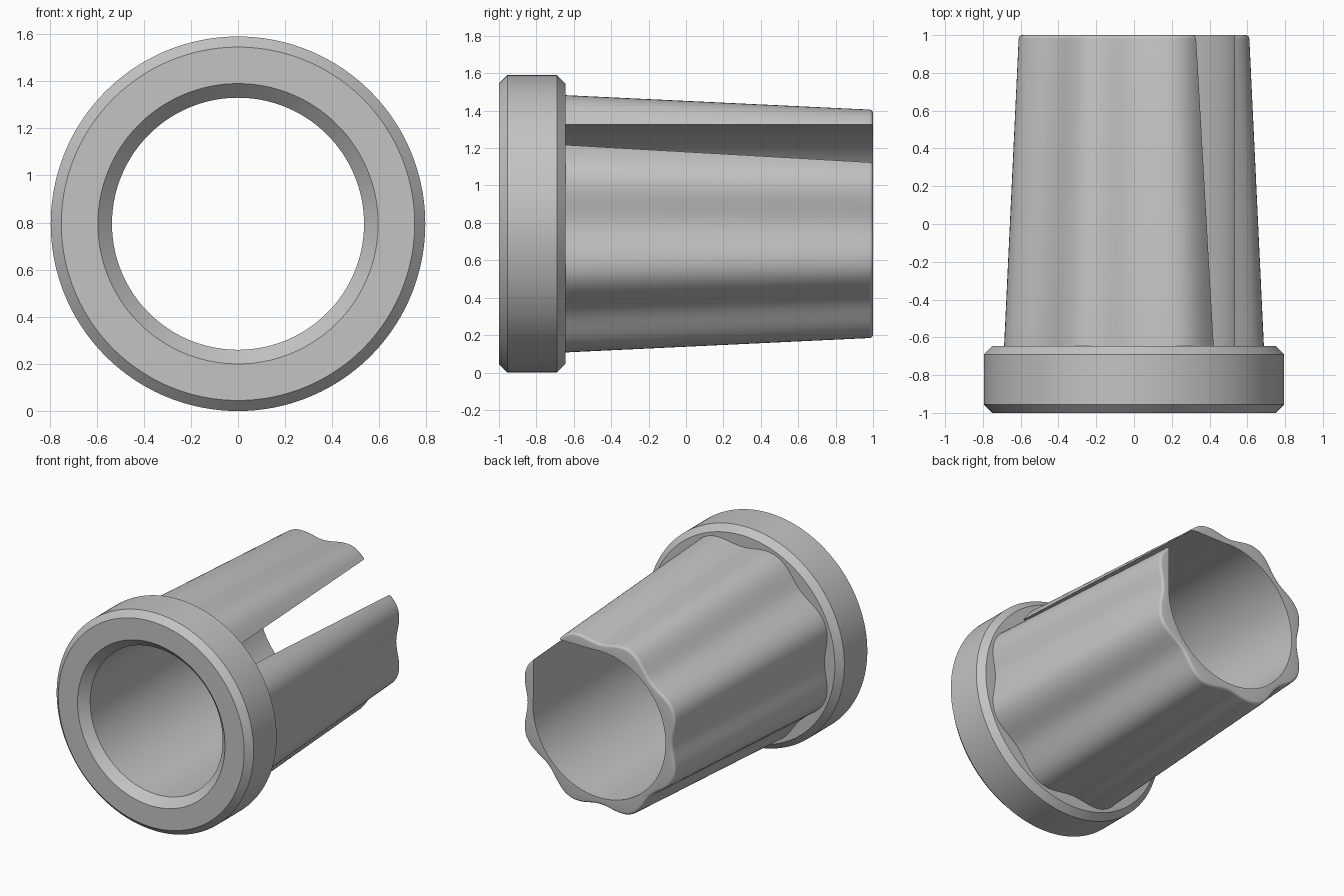
import bpy
import bmesh
from math import sin, cos, tau, pi, radians

cube = bpy.data.objects.get("Cube")
if cube:
    bpy.data.objects.remove(cube, do_unlink=True)

AXIS_Z = 0.795      # height of the horizontal axis
BORE = 0.535
COLLAR_BACK = -0.645
SEGMENTS = 192

grey = bpy.data.materials.new("plain grey")
grey.use_nodes = True
grey.diffuse_color = (0.55, 0.55, 0.55, 1)
grey.node_tree.nodes["Principled BSDF"].inputs["Base Color"].default_value = grey.diffuse_color


def add_object(name, bm):
    bmesh.ops.recalc_face_normals(bm, faces=bm.faces)
    mesh = bpy.data.meshes.new(name)
    bm.to_mesh(mesh)
    bm.free()
    mesh.materials.append(grey)
    obj = bpy.data.objects.new(name, mesh)
    bpy.context.collection.objects.link(obj)
    return obj


def revolve(name, profile, wave=0.0, lobes=8):
    """Turn a closed (radius, y, is_wavy) profile about the y axis."""
    bm = bmesh.new()
    rings = []
    for radius, y, wavy in profile:
        ring = []
        for i in range(SEGMENTS):
            a = tau * i / SEGMENTS
            r = radius - (wave * cos(lobes * a) if wavy else 0)
            ring.append(bm.verts.new((r * cos(a), y, AXIS_Z + r * sin(a))))
        rings.append(ring)
    for k, ring in enumerate(rings):
        following = rings[(k + 1) % len(rings)]
        for i in range(SEGMENTS):
            j = (i + 1) % SEGMENTS
            bm.faces.new((ring[i], ring[j], following[j], following[i]))
    return add_object(name, bm)


def smooth(obj):
    bpy.ops.object.select_all(action="DESELECT")
    obj.select_set(True)
    bpy.context.view_layer.objects.active = obj
    bpy.ops.object.shade_smooth_by_angle(angle=radians(32))


# Collar with chamfered rims and a countersunk mouth
collar = revolve("collar", [
    (0.595, -1.0, False), (0.75, -1.0, False), (0.795, -0.955, False),
    (0.795, -0.69, False), (0.75, COLLAR_BACK, False),
    (BORE, COLLAR_BACK, False), (BORE, -0.94, False)])
smooth(collar)

# Tapered, fluted sleeve with a rounded rear rim
ROUND = 0.02
rim = [(0.617 - ROUND * (1 - cos(t)), 1 - ROUND * (1 - sin(t)), True)
       for t in (k * pi / 8 for k in range(5))]
sleeve = revolve("fluted_sleeve",
                 [(BORE, COLLAR_BACK, False), (0.697, COLLAR_BACK, True)]
                 + rim + [(BORE, 1.0, False)], wave=0.03)

# Square-cornered notch through the upper left of the sleeve
bm = bmesh.new()
bmesh.ops.create_cube(bm, size=1)
side = BORE - 0.003
for v in bm.verts:
    v.co.x = side if v.co.x > 0 else 0
    v.co.y = 1.2 if v.co.y > 0 else -0.8
    v.co.z = AXIS_Z + (side if v.co.z > 0 else 0)
cutter = add_object("notch_cutter", bm)
cutter.hide_render = True

cut = sleeve.modifiers.new("notch", "BOOLEAN")
cut.operation = "DIFFERENCE"
cut.solver = "EXACT"
cut.object = cutter
bpy.context.view_layer.objects.active = sleeve
bpy.ops.object.modifier_apply(modifier=cut.name)
bpy.data.objects.remove(cutter, do_unlink=True)
smooth(sleeve)
